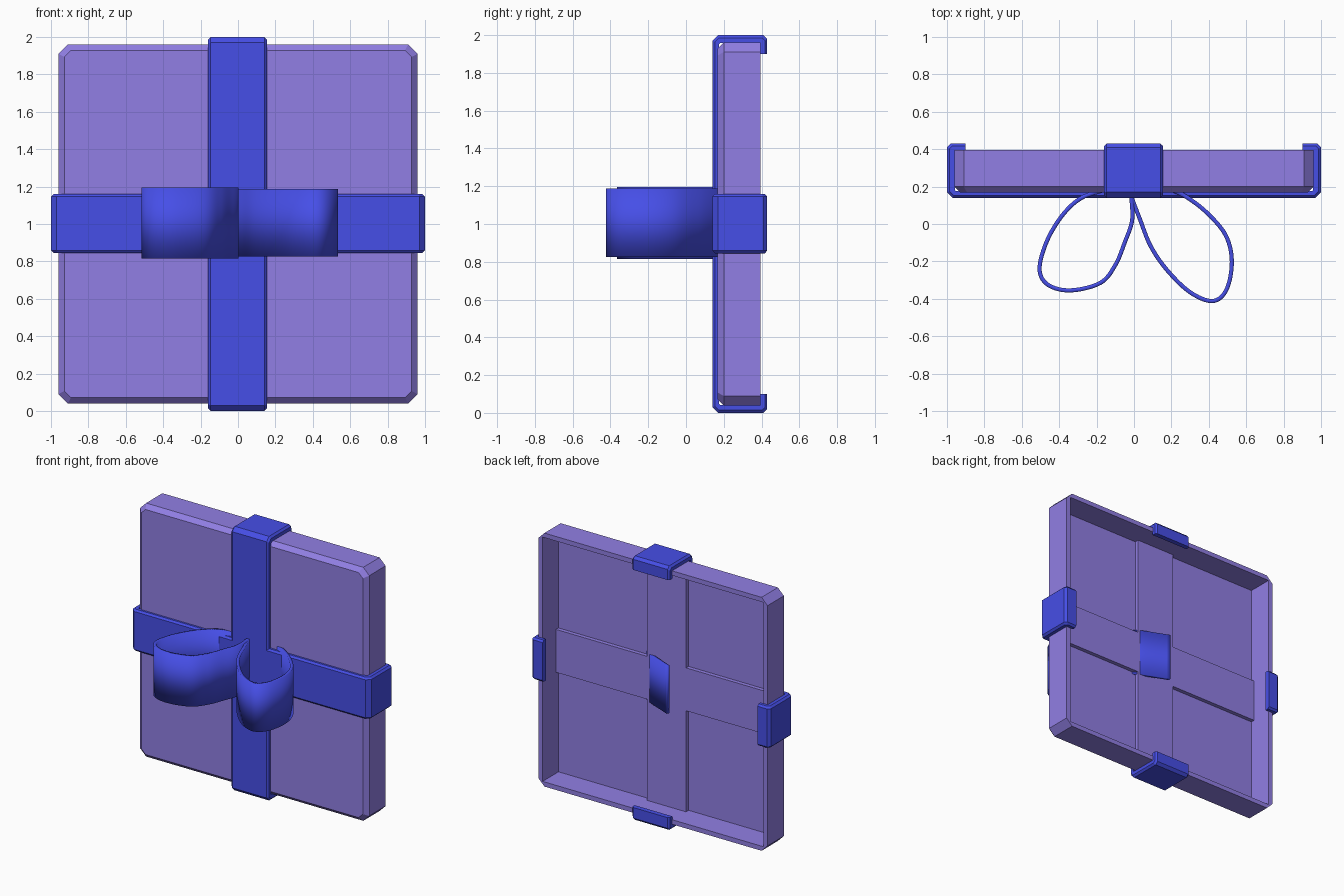
import bpy, bmesh, math
from mathutils import Vector

if "Cube" in bpy.data.objects:
    bpy.data.objects.remove(bpy.data.objects["Cube"])


def material(name, rgb):
    m = bpy.data.materials.new(name)
    m.diffuse_color = (*rgb, 1)
    m.use_nodes = True
    m.node_tree.nodes["Principled BSDF"].inputs["Base Color"].default_value = m.diffuse_color
    return m


PURPLE = material("soft purple", (0.285, 0.212, 0.78))
BLUE = material("ribbon blue", (0.063, 0.079, 0.82))


def finish(bm, name, mat):
    bmesh.ops.recalc_face_normals(bm, faces=bm.faces)
    me = bpy.data.meshes.new(name)
    bm.to_mesh(me)
    bm.free()
    me.materials.append(mat)
    ob = bpy.data.objects.new(name, me)
    bpy.context.collection.objects.link(ob)
    return ob


def box(name, lo, hi, mat):
    bm = bmesh.new()
    bmesh.ops.create_cube(bm, size=1)
    for v in bm.verts:
        v.co = Vector([(a + b) / 2 + c * (b - a) for a, b, c in zip(lo, hi, v.co)])
    return finish(bm, name, mat)


# Lid: tray with cut outer corners and square inside, open towards the back
def octagon(bm, half, cut, y):
    pts = []
    for sx, sz in ((1, 1), (-1, 1), (-1, -1), (1, -1)):
        pair = [(sx * half, sz * (half - cut)), (sx * (half - cut), sz * half)]
        pts += pair if sx * sz > 0 else pair[::-1]
    return [bm.verts.new((x, y, 1 + z)) for x, z in pts]


bm = bmesh.new()
rings = [octagon(bm, 0.96, 0.05, 0.395), octagon(bm, 0.96, 0.05, 0.2),
         octagon(bm, 0.928, 0.035, 0.168)]
for a, b in zip(rings, rings[1:]):
    for i in range(8):
        j = (i + 1) % 8
        bm.faces.new((a[i], a[j], b[j], b[i]))
bm.faces.new(rings[-1])
rim, floor = [[bm.verts.new((sx * 0.925, y, 1 + sz * 0.925))
               for sx, sz in ((1, 1), (-1, 1), (-1, -1), (1, -1))] for y in (0.395, 0.205)]
out = rings[0]
for i in range(4):
    j = (i + 1) % 4
    bm.faces.new((out[2 * i], out[2 * i + 1], rim[i]))
    bm.faces.new((out[2 * i + 1], out[2 * j], rim[j], rim[i]))
    bm.faces.new((rim[i], rim[j], floor[j], floor[i]))
bm.faces.new(floor)
finish(bm, "lid", PURPLE)

# Backs of the ribbon grooves, standing proud inside the lid
box("groove_vertical", (-0.165, 0.19, 0.075), (0.16, 0.236, 1.925), PURPLE)
box("groove_horizontal", (-0.925, 0.19, 0.84), (0.925, 0.235, 1.165), PURPLE)


# Ribbon bands: C-shaped profile hooked over the lid's rim
def ribbon(name, vertical, w0, w1):
    outer = [(0.9, 0.43), (0.98, 0.43), (1.0, 0.41), (1.0, 0.17), (0.97, 0.14)]
    inner = [(0.9, 0.393), (0.952, 0.393), (0.958, 0.387), (0.958, 0.182), (0.952, 0.176)]
    outer += [(-u, y) for u, y in reversed(outer)]
    inner += [(-u, y) for u, y in reversed(inner)]
    bm = bmesh.new()
    o0, o1, i0, i1 = [[bm.verts.new((w, y, 1 + u) if vertical else (u, y, w + 0.0))
                       for u, y in prof] for prof in (outer, inner) for w in (w0, w1)]
    for k in range(len(outer) - 1):
        for a, b in ((o0, o1), (o1, i1), (i1, i0), (i0, o0)):
            bm.faces.new((a[k], a[k + 1], b[k + 1], b[k]))
    for k in (0, -1):
        bm.faces.new((o0[k], o1[k], i1[k], i0[k]))
    ob = finish(bm, name, BLUE)
    bev = ob.modifiers.new("edge", "BEVEL")
    bev.width = 0.014
    bev.segments = 1
    bev.use_clamp_overlap = False
    bev.limit_method = "WEIGHT"
    # soften only the long outer edges
    me = ob.data
    weights = me.attributes.new("bevel_weight_edge", "FLOAT", "EDGE")
    n = len(outer)
    for e in me.edges:
        a, b = e.vertices
        if a // n == b // n and a // n in (0, 1):
            weights.data[e.index].value = 1.0
    return ob


ribbon("ribbon_vertical", True, -0.16, 0.155)
ribbon("ribbon_horizontal", False, 0.845, 1.16)


# Bow loops: smooth path in plan, extruded upwards as thin ribbon
def smooth_path(pts, steps=8):
    p = [Vector(q) for q in pts]
    p = [2 * p[0] - p[1]] + p + [2 * p[-1] - p[-2]]
    res = []
    for i in range(1, len(p) - 2):
        a, b, c, d = p[i - 1:i + 3]
        for k in range(steps):
            t = k / steps
            res.append(0.5 * (2 * b + (c - a) * t + (2 * a - 5 * b + 4 * c - d) * t * t
                              + (3 * b - a - 3 * c + d) * t ** 3))
    return res + [p[-2]]


def loop(name, pts, z0, z1):
    bm = bmesh.new()
    path = smooth_path(pts)
    low = [bm.verts.new((p.x, p.y, z0)) for p in path]
    top = [bm.verts.new((p.x, p.y, z1)) for p in path]
    for i in range(len(path) - 1):
        bm.faces.new((low[i], low[i + 1], top[i + 1], top[i]))
    ob = finish(bm, name, BLUE)
    sol = ob.modifiers.new("thickness", "SOLIDIFY")
    sol.thickness = 0.022
    sol.offset = 0
    for f in ob.data.polygons:
        f.use_smooth = True


loop("bow_loop_left", [(-0.015, 0.16), (-0.01, 0.02), (-0.05, -0.1), (-0.1, -0.22),
                       (-0.18, -0.315), (-0.34, -0.355), (-0.46, -0.325), (-0.505, -0.24),
                       (-0.465, -0.09), (-0.38, 0.05), (-0.28, 0.14), (-0.15, 0.185)],
     0.815, 1.195)
loop("bow_loop_right", [(-0.02, 0.16), (0.03, 0.03), (0.09, -0.12), (0.18, -0.25),
                        (0.3, -0.365), (0.42, -0.412), (0.495, -0.35), (0.523, -0.2),
                        (0.49, -0.06), (0.39, 0.06), (0.28, 0.145), (0.2, 0.185),
                        (0.12, 0.235), (-0.07, 0.315)],
     0.825, 1.187)
